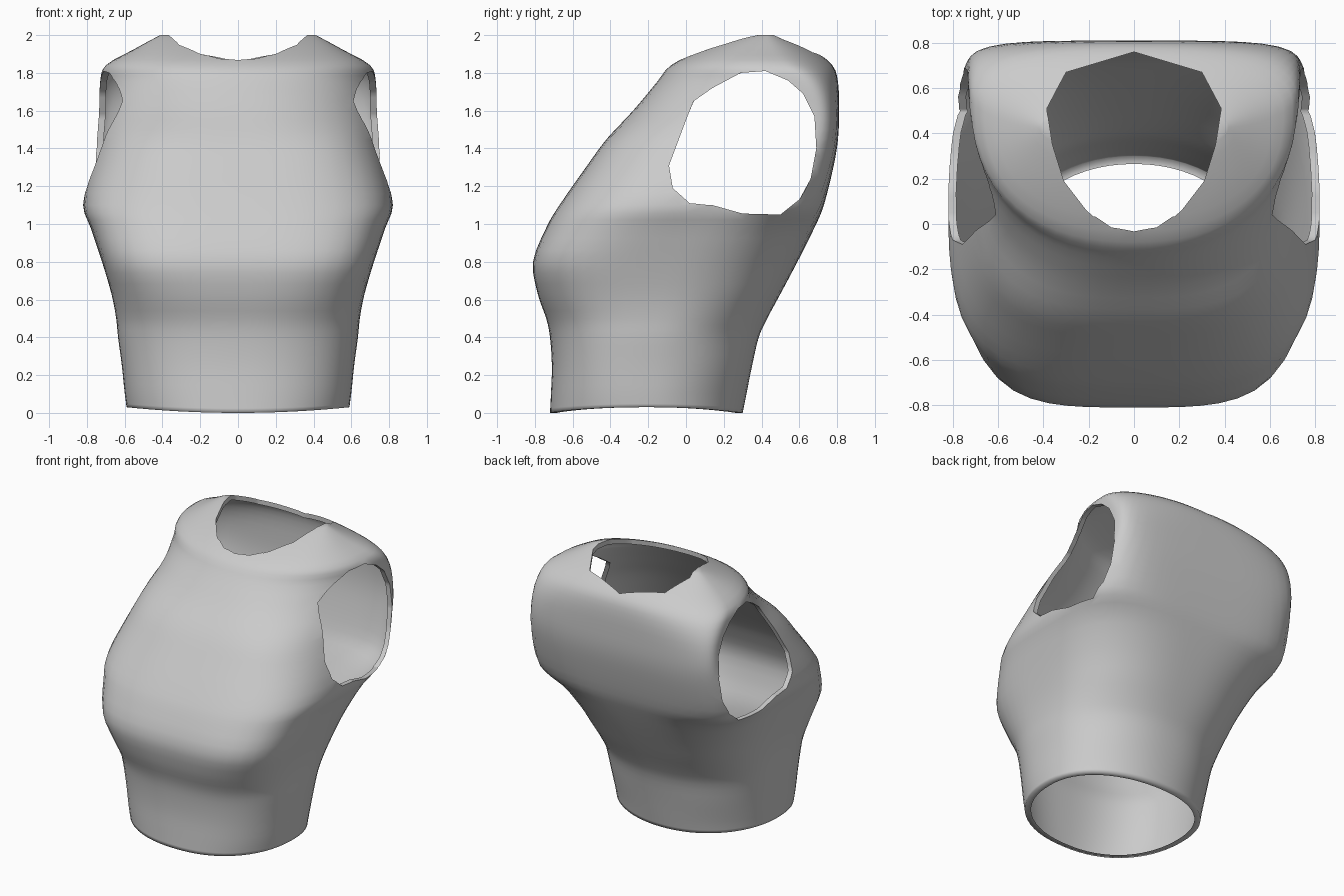
import bpy, bmesh, math

if "Cube" in bpy.data.objects:
    bpy.data.objects.remove(bpy.data.objects["Cube"])

SEG = 64
STEPS = 3
# Horizontal sections: z, half width, front y, back y, widest y, front power, back power
SECTIONS = [
    (0.00, .59, -.72, .30, -.20, 2.3, 2.1),
    (0.10, .60, -.715, .32, -.20, 2.4, 2.1),
    (0.25, .615, -.71, .35, -.20, 2.5, 2.2),
    (0.40, .635, -.72, .385, -.18, 2.6, 2.2),
    (0.50, .645, -.74, .43, -.15, 2.8, 2.3),
    (0.63, .67, -.785, .50, -.12, 3.2, 2.5),
    (0.80, .72, -.81, .59, -.08, 3.7, 2.7),
    (0.98, .78, -.74, .68, .00, 3.5, 3.3),
    (1.10, .82, -.67, .73, .12, 3.4, 4.8),
    (1.30, .785, -.53, .78, .36, 3.4, 5.5),
    (1.45, .75, -.42, .805, .58, 3.5, 5.0),
    (1.60, .735, -.28, .81, .64, 2.75, 4.2),
    (1.75, .73, -.155, .805, .60, 2.3, 2.9),
    (1.84, .70, -.08, .775, .52, 2.3, 2.3),
    (1.92, .56, .08, .68, .45, 2.4, 2.2),
    (1.98, .45, .24, .57, .43, 2.3, 2.1),
    (2.00, .41, .32, .52, .43, 2.0, 2.0),
]
# Armhole outline (y, z) and half neckline (x, y)
ARMHOLE = [(-.09, 1.31), (0, 1.55), (.04, 1.65), (.14, 1.72), (.29, 1.8), (.42, 1.81),
           (.54, 1.76), (.62, 1.69), (.68, 1.57), (.69, 1.4), (.66, 1.24), (.6, 1.13),
           (.5, 1.05), (.3, 1.055), (.14, 1.1), (.02, 1.11), (-.07, 1.19)]
NECK = [(0, .76), (.3, .67), (.385, .51), (.36, .35), (.31, .19), (.21, .06), (.1, -.015), (0, -.03)]

fabric = bpy.data.materials.new("grey fabric")
fabric.diffuse_color = (.6, .6, .6, 1)
fabric.use_nodes = True
fabric.node_tree.nodes["Principled BSDF"].inputs["Base Color"].default_value = fabric.diffuse_color
waste = bpy.data.materials.new("cut waste")


def make_object(name, bm, mats):
    bmesh.ops.recalc_face_normals(bm, faces=bm.faces[:])
    mesh = bpy.data.meshes.new(name)
    bm.to_mesh(mesh)
    bm.free()
    for m in mats:
        mesh.materials.append(m)
    ob = bpy.data.objects.new(name, mesh)
    bpy.context.collection.objects.link(ob)
    return ob


def prism(name, start, end):
    """Closed prism between two matching outlines."""
    bm = bmesh.new()
    a = [bm.verts.new(p) for p in start]
    b = [bm.verts.new(p) for p in end]
    bm.faces.new(a)
    bm.faces.new(b)
    for i in range(len(a)):
        j = (i + 1) % len(a)
        bm.faces.new((a[i], a[j], b[j], b[i]))
    return make_object(name, bm, [waste])


def refine(rows):
    """Smooth in-between sections through the given ones."""
    out = []
    for k in range(len(rows) - 1):
        p0, p1, p2 = rows[max(k - 1, 0)], rows[k], rows[k + 1]
        p3 = rows[min(k + 2, len(rows) - 1)]
        for s in range(STEPS):
            t = s / STEPS
            out.append([b + .5 * t * (c - a + t * (2 * a - 5 * b + 4 * c - d + t * (3 * (b - c) + d - a)))
                        for a, b, c, d in zip(p0, p1, p2, p3)])
    return out + [list(rows[-1])]


def section(z, hx, yf, yb, yc, nf, nb):
    pts = []
    for i in range(SEG):
        t = 2 * math.pi * i / SEG
        c, s = math.cos(t), math.sin(t)
        n, depth = (nb, yb - yc) if s > 0 else (nf, yc - yf)
        r = (abs(c) ** n + abs(s) ** n) ** (-1 / n)
        # hem rises slightly at the sides
        lift = .03 * max(0, 1 - z / .12) * (c * r) ** 2
        pts.append((hx * c * r, yc + depth * s * r, z + lift))
    return pts


# Lofted torso, closed for cutting
bm = bmesh.new()
rings = [[bm.verts.new(p) for p in section(*s)] for s in refine(SECTIONS)]
for lo, hi in zip(rings, rings[1:]):
    for i in range(SEG):
        j = (i + 1) % SEG
        bm.faces.new((lo[i], lo[j], hi[j], hi[i]))
bm.faces.new(rings[0]).material_index = 1
bm.faces.new(rings[-1])
torso = make_object("torso_shell", bm, [fabric, waste])

# Armholes and neckline
neckline = NECK + [(-x, y) for x, y in NECK[-2:0:-1]]
cutters = [
    prism("armhole_cutter", [(-1.2, y, z) for y, z in ARMHOLE], [(1.2, y, z) for y, z in ARMHOLE]),
    prism("neck_cutter", [(x, y, 1.6) for x, y in neckline], [(x, y, 2.3) for x, y in neckline]),
]
for cutter in cutters:
    mod = torso.modifiers.new("cut", 'BOOLEAN')
    mod.operation = 'DIFFERENCE'
    mod.solver = 'EXACT'
    mod.material_mode = 'TRANSFER'
    mod.object = cutter
    cutter.hide_render = True
dg = bpy.context.evaluated_depsgraph_get()
mesh = bpy.data.meshes.new_from_object(torso.evaluated_get(dg))
torso.modifiers.clear()
torso.data = mesh
for cutter in cutters:
    bpy.data.objects.remove(cutter)

# Remove the tunnel walls and bottom cap, leaving an open shell
bm = bmesh.new()
bm.from_mesh(mesh)
walls = [f for f in bm.faces if mesh.materials[f.material_index] == waste]
bmesh.ops.delete(bm, geom=walls, context='FACES')
bmesh.ops.remove_doubles(bm, verts=bm.verts[:], dist=.006)

# Folded-in lip around every opening
rim = [e for e in bm.edges if e.is_boundary]
lip = bmesh.ops.extrude_edge_only(bm, edges=rim)["geom"]
for v in (g for g in lip if isinstance(g, bmesh.types.BMVert)):
    if v.co.z < .2:                       # hem
        v.co.x *= .93
        v.co.y = -.2 + (v.co.y + .2) * .93
    elif abs(v.co.x) > .45:               # armholes
        v.co.x -= math.copysign(.035, v.co.x)
    else:                                 # neck
        v.co.z -= .035
bmesh.ops.recalc_face_normals(bm, faces=bm.faces[:])
for f in bm.faces:
    f.material_index = 0
    f.smooth = True
# Crisp fold at the armholes and neck, soft fold at the hem
for e in rim:
    e.smooth = e.verts[0].co.z < .2
bm.to_mesh(mesh)
bm.free()
mesh.materials.clear()
mesh.materials.append(fabric)
bpy.data.materials.remove(waste)
